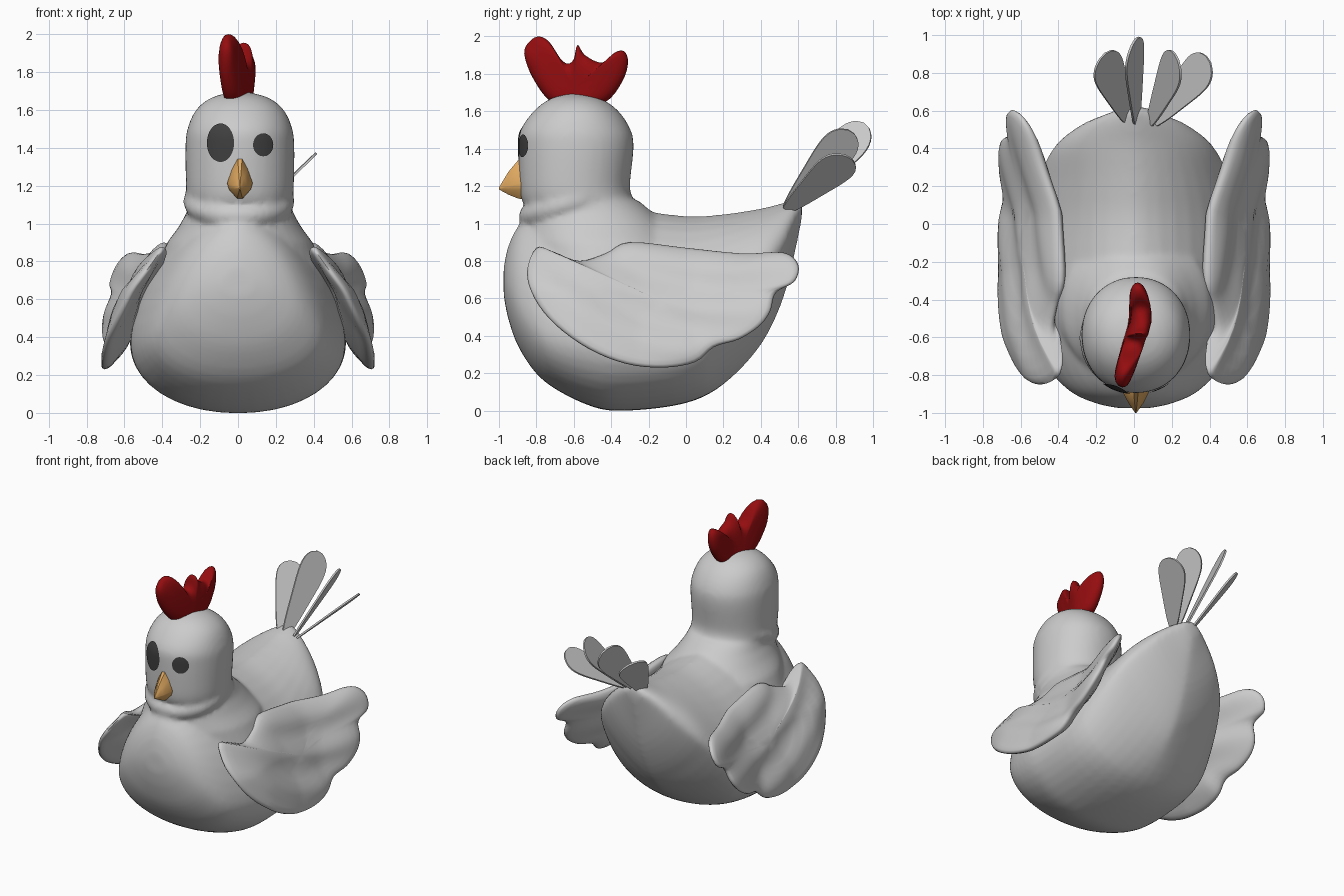
import bpy, bmesh, math
from mathutils import Vector

if "Cube" in bpy.data.objects:
    bpy.data.objects.remove(bpy.data.objects["Cube"])


def material(name, rgb):
    m = bpy.data.materials.new(name)
    m.use_nodes = True
    m.diffuse_color = (*rgb, 1)
    bsdf = next(n for n in m.node_tree.nodes if n.type == 'BSDF_PRINCIPLED')
    bsdf.inputs["Base Color"].default_value = (*rgb, 1)
    return m


WHITE = material("feather_white", (.6, .6, .6))
RED = material("comb_red", (.3, .004, .005))
ORANGE = material("beak_orange", (.75, .4, .12))
DARK = material("eye_dark", (.05, .05, .05))


def finish(name, bm, mat, angle=60):
    bmesh.ops.recalc_face_normals(bm, faces=bm.faces)
    mesh = bpy.data.meshes.new(name)
    bm.to_mesh(mesh)
    bm.free()
    ob = bpy.data.objects.new(name, mesh)
    bpy.context.collection.objects.link(ob)
    mesh.materials.append(mat)
    bpy.ops.object.select_all(action='DESELECT')
    ob.select_set(True)
    bpy.context.view_layer.objects.active = ob
    bpy.ops.object.shade_smooth_by_angle(angle=math.radians(angle))
    return ob


def spline(points, steps=4, closed=False):
    """Catmull-Rom through rows of any size."""
    out, n = [], len(points)
    pick = lambda i: points[i % n] if closed else points[max(0, min(n - 1, i))]
    for i in range(n if closed else n - 1):
        for k in range(steps):
            t = k / steps
            out.append(tuple(
                .5 * (2*b + (c-a)*t + (2*a-5*b+4*c-d)*t*t + (3*b-a-3*c+d)*t**3)
                for a, b, c, d in zip(*(pick(i + j) for j in (-1, 0, 1, 2)))))
    return out if closed else out + [points[-1]]


def bridge(bm, a, b):
    for i in range(len(a)):
        j = (i + 1) % len(a)
        bm.faces.new((a[i], a[j], b[j], b[i]))


def loft(bm, rings, closed=False):
    loops = [[bm.verts.new(p) for p in ring] for ring in rings]
    for a, b in zip(loops, loops[1:]):
        bridge(bm, a, b)
    if closed:
        bridge(bm, loops[-1], loops[0])
    else:
        bm.faces.new(loops[0])
        bm.faces.new(loops[-1])


def power(v, e):
    return math.copysign(abs(v) ** (2 / e), v)


ANGLES = [math.tau * i / 40 for i in range(40)]


def body_ring(y, low, high, width, mid):
    # the underside hollows toward the tail, leaving a rim
    under = 2.1 - .75 * max(0, min(1, (y - .1) / .3))
    ring = []
    for a in ANGLES:
        c, s = math.cos(a), math.sin(a)
        e = 1.65 if s > 0 else under
        ring.append((width * power(c, e), y,
                     mid + power(s, e) * ((high - mid) if s > 0 else (mid - low))))
    return ring


def head_ring(z, front, back, width):
    mid, r = (front + back) / 2, (back - front) / 2
    return [(.01 + width * power(math.cos(a), 2.1), mid + r * power(math.sin(a), 2.1), z)
            for a in ANGLES]


def collar_ring(a):
    x, y = math.cos(a), math.sin(a)
    return [(.005 + x * (.24 + .055 * math.cos(b)), -.605 + y * (.235 + .055 * math.cos(b)),
             1.115 + .075 * y + .058 * math.sin(b)) for b in ANGLES[::2]]


# body, neck ruff and head, fused into one soft skin
bm = bmesh.new()
body_rows = [  # y, bottom, top, half width, height of widest point
    (-.975, .62, .76, .08, .68), (-.95, .49, .88, .2, .65), (-.885, .32, 1, .34, .55),
    (-.75, .15, 1.08, .46, .42), (-.5, .02, 1.12, .55, .38), (-.3, 0, 1.08, .57, .37),
    (0, .04, 1.04, .565, .4), (.2, .14, 1.05, .52, .52), (.4, .35, 1.08, .43, .72),
    (.52, .6, 1.11, .29, .88), (.59, .88, 1.125, .13, 1.03), (.62, 1.03, 1.12, .05, 1.07)]
loft(bm, [body_ring(*r) for r in spline(body_rows)])
neck_rows = [(.72, -.82, 0, .46), (.9, -.86, -.03, .385), (.98, -.86, -.1, .325),
             (1.06, -.845, -.18, .28), (1.12, -.835, -.25, .265)]
head_rows = [(1.125, -.88, -.28, .28), (1.2, -.89, -.3, .285), (1.4, -.895, -.28, .288),
             (1.5, -.885, -.295, .277), (1.6, -.815, -.36, .232), (1.665, -.73, -.45, .15),
             (1.695, -.63, -.56, .04)]
loft(bm, [head_ring(*r) for r in neck_rows + spline(head_rows)])
loft(bm, [collar_ring(a) for a in ANGLES], closed=True)
body = finish("body", bm, WHITE)
remesh = body.modifiers.new("skin", 'REMESH')
remesh.mode = 'VOXEL'
remesh.voxel_size = .018
remesh.use_smooth_shade = True
soften = body.modifiers.new("soften", 'SMOOTH')
soften.factor, soften.iterations = .5, 7


def puff(name, outline, centre, half, sheet, mat):
    """Pillow over a side outline; sheet(y, z) gives the middle x and the relief."""
    bm = bmesh.new()
    cy, cz = centre

    def vert(y, z, s, side):
        y, z = cy + (y - cy) * s, cz + (z - cz) * s
        x, relief = sheet(y, z)
        t = half * math.sqrt(1 - s ** 5) + relief * (1 - s ** 4)
        return bm.verts.new((x + side * t, y, z))

    rim = [vert(y, z, 1, 0) for y, z in outline]
    for side in (-1, 1):
        prev = rim
        for s in (.985, .95, .88, .78, .66, .54, .42, .3, .15):
            loop = [vert(y, z, s, side) for y, z in outline]
            bridge(bm, prev, loop)
            prev = loop
        hub = vert(cy, cz, 0, side)
        for i in range(len(prev)):
            bm.faces.new((prev[i], prev[(i + 1) % len(prev)], hub))
    return finish(name, bm, mat, 80)


# wings with swept feather folds, flaring out at the rear
wing_outline = [(-.85, .74), (-.8, .87), (-.71, .85), (-.57, .8), (-.43, .84), (-.3, .9),
                (0, .87), (.3, .84), (.52, .845), (.6, .78), (.58, .69), (.48, .63),
                (.45, .53), (.39, .45), (.28, .38), (.15, .34), (.05, .26), (-.12, .23),
                (-.32, .25), (-.52, .33), (-.7, .46), (-.81, .6)]


def wing_sheet(y, z):
    flare = max(0, (y - .05) / .5) ** 1.2
    front = max(0, min(1, (-.25 - y) / .35))
    x = .685 - .47 * (z - .27) + .165 * flare + .05 * front * min(1, max(0, (.85 - z) / .2))
    fold = math.sin(math.tau * (z - .38 * (y - .25) ** 2) / .24)
    return x, .012 * fold


wings = puff("wings", spline(wing_outline, 4, True), (-.12, .58), .058, wing_sheet, WHITE)
wings.modifiers.new("other_side", 'MIRROR')

# comb, bending sideways from front to back
comb_outline = [(-.72, 1.65), (-.82, 1.78), (-.865, 1.91), (-.835, 1.975), (-.785, 2),
                (-.73, 1.97), (-.67, 1.88), (-.63, 1.855), (-.6, 1.88), (-.58, 1.955),
                (-.54, 1.9), (-.45, 1.86), (-.38, 1.915), (-.33, 1.92), (-.31, 1.86),
                (-.34, 1.76), (-.43, 1.65), (-.58, 1.63)]


def comb_sheet(y, z):
    bump = math.exp(-((y + .52) / .15) ** 2)
    return .015 - .075 * max(0, min(1, (-.52 - y) / .3)) + .09 * bump * (z - 1.55), 0


puff("comb", spline(comb_outline, 4, True), (-.6, 1.72), .056, comb_sheet, RED)


# tail feathers
def feather(name, base, tip, normal):
    base, tip = Vector(base), Vector(tip)
    axis = (tip - base).normalized()
    n = Vector(normal)
    n = (n - axis * n.dot(axis)).normalized()
    across = n.cross(axis)
    half = [(0, .028), (.15, .05), (.45, .08), (.7, .102), (.85, .1), (.95, .07), (1, .022)]
    edge = spline(half, 3)
    shape = edge + [(t, -w) for t, w in reversed(edge)]
    bm = bmesh.new()
    loft(bm, [[base.lerp(tip, t) + across * w + n * d for t, w in shape]
              for d in (-.006, .006)])
    finish(name, bm, WHITE, 30)


feather("tail_feather_far_right", (-.03, .55, 1.08), (-.165, .89, 1.44), (.6, -.3, .5))
feather("tail_feather_right", (.015, .54, 1.08), (0, .965, 1.525), (.85, 0, .6))
feather("tail_feather_left", (.085, .54, 1.08), (.225, .885, 1.49), (-.75, 0, .6))
feather("tail_feather_far_left", (.11, .54, 1.075), (.395, .87, 1.355), (-.68, 0, .73))

# beak
bm = bmesh.new()
beak_half = [(.012, 1.35), (.042, 1.295), (.07, 1.215), (.06, 1.18), (.015, 1.13)]
ring = beak_half + [(-x, z) for x, z in reversed(beak_half)]
loft(bm, [[(.01 + x * k, y, 1.185 + (z - 1.185) * k) for x, z in ring]
          for y, k in ((-.84, 1), (-.895, .95), (-.95, .55), (-.985, .2), (-1, .05))])
finish("beak", bm, ORANGE, 40)


# eyes, thin patches laid on the face
def eye(name, x, z, rx, rz):
    bm = bmesh.new()
    loops = [[bm.verts.new((x + rx * s * math.cos(a), -1.1, z + rz * s * math.sin(a)))
              for a in ANGLES] for s in (1, .75, .5, .25)]
    for a, b in zip(loops, loops[1:]):
        bridge(bm, a, b)
    bm.faces.new(loops[-1])
    bmesh.ops.recalc_face_normals(bm, faces=bm.faces)
    if sum(f.normal.y for f in bm.faces) > 0:
        bmesh.ops.reverse_faces(bm, faces=bm.faces)
    mesh = bpy.data.meshes.new(name)
    bm.to_mesh(mesh)
    bm.free()
    mesh.materials.append(DARK)
    mesh.shade_smooth()
    ob = bpy.data.objects.new(name, mesh)
    bpy.context.collection.objects.link(ob)
    wrap = ob.modifiers.new("on_face", 'SHRINKWRAP')
    wrap.target, wrap.wrap_method = body, 'PROJECT'
    wrap.use_project_y, wrap.offset = True, .007
    wrap.wrap_mode = 'ABOVE_SURFACE'


eye("right_eye", -.09, 1.425, .07, .1)
eye("left_eye", .13, 1.415, .052, .06)
